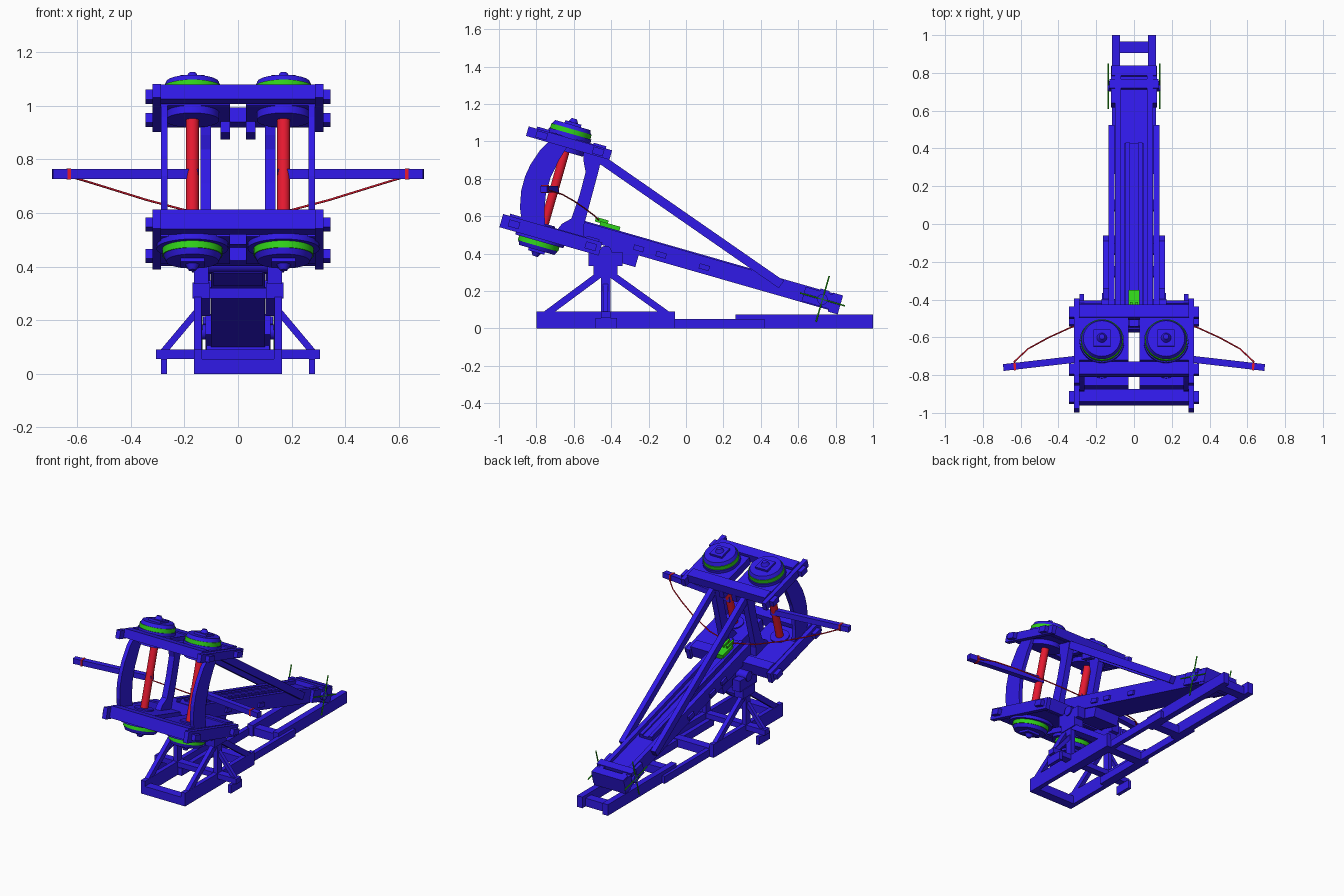
import bpy, bmesh, math
from mathutils import Matrix, Vector

if "Cube" in bpy.data.objects:
    bpy.data.objects.remove(bpy.data.objects["Cube"])


def material(name, rgb):
    m = bpy.data.materials.new(name)
    m.diffuse_color = (*rgb, 1)
    m.use_nodes = True
    m.node_tree.nodes["Principled BSDF"].inputs["Base Color"].default_value = m.diffuse_color
    return m


BLUE = material("blue_wood", (0.03, 0.01, 0.8))
RED = material("red_rope", (0.8, 0.01, 0.03))
GREEN = material("green_metal", (0.03, 0.65, 0.01))

W = Matrix.Identity(4)
# tilted frame of stock and spring box, origin on the trunnion
T = Matrix.Translation((0, -0.43, 0.41)) @ Matrix.Rotation(math.radians(-16), 4, 'X')


def finish(name, bm, M=W, mat=BLUE, mirror=False, smooth=False):
    bm.transform(M)
    bmesh.ops.recalc_face_normals(bm, faces=bm.faces)
    me = bpy.data.meshes.new(name)
    bm.to_mesh(me)
    bm.free()
    me.materials.append(mat)
    ob = bpy.data.objects.new(name, me)
    bpy.context.collection.objects.link(ob)
    if mirror:
        ob.modifiers.new("mirror", 'MIRROR').use_mirror_merge = False
    if smooth:
        bpy.context.view_layer.objects.active = ob
        ob.select_set(True)
        bpy.ops.object.shade_smooth_by_angle()
        ob.select_set(False)
    return ob


def box(name, x, y, z, M=W, mirror=False, mat=BLUE):
    bm = bmesh.new()
    c = [(a + b) / 2 for a, b in (x, y, z)]
    s = [b - a for a, b in (x, y, z)]
    bmesh.ops.create_cube(bm, size=1, matrix=Matrix.Translation(c) @ Matrix.Diagonal((*s, 1)))
    return finish(name, bm, M, mat, mirror)


def axis_matrix(a, b):
    a, b = Vector(a), Vector(b)
    q = (b - a).to_track_quat('Z', 'Y')
    return Matrix.Translation((a + b) / 2) @ q.to_matrix().to_4x4(), (b - a).length


def beam(name, a, b, w, h, M=W, mirror=False, mat=BLUE):
    R, length = axis_matrix(a, b)
    bm = bmesh.new()
    bmesh.ops.create_cube(bm, size=1, matrix=R @ Matrix.Diagonal((w, h, length, 1)))
    return finish(name, bm, M, mat, mirror)


def rod(name, a, b, r, M=W, mirror=False, mat=BLUE, seg=24, r2=None):
    R, length = axis_matrix(a, b)
    bm = bmesh.new()
    bmesh.ops.create_cone(bm, cap_ends=True, segments=seg, radius1=r,
                          radius2=r if r2 is None else r2, depth=length, matrix=R)
    return finish(name, bm, M, mat, mirror, True)


def plate(name, pts, x0, x1, M=W, mirror=False):
    # side profile in (y, z), extruded along x
    bm = bmesh.new()
    f = bm.faces.new([bm.verts.new((x0, p[0], p[1])) for p in pts])
    g = bmesh.ops.extrude_face_region(bm, geom=[f])['geom']
    bmesh.ops.translate(bm, vec=(x1 - x0, 0, 0), verts=[v for v in g if isinstance(v, bmesh.types.BMVert)])
    return finish(name, bm, M, BLUE, mirror)


# ground frame
box("base_front_beam", (0.135, 0.165), (-0.8, -0.06), (0, 0.09), mirror=True)
box("base_middle_beam", (0.105, 0.135), (-0.45, 0.42), (0, 0.05), mirror=True)
box("base_rear_beam", (0.075, 0.116), (0.265, 1.0), (0, 0.075), mirror=True)
for n, y, hw in (("front", -0.8, 0.135), ("inner", -0.12, 0.135), ("middle", 0.28, 0.08), ("rear", 0.905, 0.08)):
    box(f"base_{n}_crossbar", (-hw, hw), (y, y + 0.06), (0, 0.055))
box("base_cross_foot", (-0.305, 0.305), (-0.455, -0.405), (0.055, 0.09))
box("foot_block", (0.265, 0.288), (-0.485, -0.37), (0, 0.055), mirror=True)

# trestle
box("trestle_post", (0.135, 0.165), (-0.455, -0.405), (0.05, 0.36), mirror=True)
beam("trestle_front_strut", (0.15, -0.75, 0.075), (0.15, -0.46, 0.29), 0.028, 0.036, mirror=True)
beam("trestle_rear_strut", (0.15, -0.10, 0.075), (0.15, -0.40, 0.29), 0.028, 0.036, mirror=True)
beam("trestle_side_strut", (0.28, -0.43, 0.08), (0.15, -0.43, 0.235), 0.025, 0.025, mirror=True)
box("trestle_head", (0.105, 0.17), (-0.495, -0.365), (0.28, 0.34), mirror=True)
box("trestle_cradle", (0.11, 0.165), (-0.52, -0.34), (0.335, 0.41), mirror=True)
box("trestle_crossbar", (-0.14, 0.14), (-0.46, -0.40), (0.28, 0.32))
rod("trunnion", (-0.172, -0.43, 0.41), (0.172, -0.43, 0.41), 0.032)

# spring frame: lower and upper storey (rail y range, z range, tenon positions)
for n, y0, y1, z0, z1, ya, yb in (("lower", -0.582, -0.03, -0.03, 0.043, -0.511, -0.084),
                                  ("upper", -0.58, -0.116, 0.478, 0.531, -0.5, -0.186)):
    zm = (z0 + z1) / 2
    box(f"{n}_side_rail", (0.288, 0.318), (y0, y1), (z0, z1), T, True)
    for side, y in (("front", ya), ("rear", yb)):
        box(f"{n}_{side}_crossbeam", (-0.29, 0.29), (y - 0.035, y + 0.035), (z0 + 0.008, z1 + 0.012), T)
        box(f"{n}_{side}_tenon", (-0.345, 0.345), (y - 0.03, y + 0.03), (zm - 0.019, zm + 0.019), T)
    box(f"{n}_spring_deck", (0.03, 0.29), (-0.455, yb), (z0 + 0.006, z1 + 0.004), T, True)

# cheek plates
plate("outer_cheek", [(-0.47, 0.02), (-0.505, 0.1), (-0.524, 0.19), (-0.525, 0.27), (-0.514, 0.34),
                      (-0.485, 0.43), (-0.45, 0.49), (-0.35, 0.49), (-0.375, 0.4), (-0.392, 0.3),
                      (-0.392, 0.21), (-0.375, 0.12), (-0.34, 0.02)], 0.262, 0.288, T, True)
plate("inner_cheek", [(-0.29, 0.02), (-0.265, 0.08), (-0.225, 0.12), (-0.217, 0.25), (-0.22, 0.38),
                      (-0.245, 0.43), (-0.265, 0.49), (-0.16, 0.49), (-0.155, 0.4), (-0.15, 0.1),
                      (-0.13, 0.02)], 0.1, 0.14, T, True)
box("upper_center_lug", (0.03, 0.065), (-0.24, -0.15), (0.44, 0.49), T, True)

# torsion springs and washers
SX, SY = 0.17, -0.356


def disc(name, z0, z1, r, mat=BLUE, r2=None):
    rod(name, (SX, SY, z0), (SX, SY, z1), r, T, True, mat, 40, r2)


disc("rope_spring", -0.02, 0.55, 0.024, RED)
for n, zs, d, rf in (("upper", 0.533, 1, 0.118), ("lower", -0.022, -1, 0.134)):
    def z(t):
        return zs + d * t
    disc(f"{n}_washer_flange", z(-0.004), z(0.022), rf)
    disc(f"{n}_washer_ring", z(0.022), z(0.048), 0.112, GREEN)
    disc(f"{n}_washer_cap", z(0.048), z(0.07), 0.108, r2=0.098)
    box(f"{n}_washer_plate", (SX - 0.045, SX + 0.045), (SY - 0.045, SY + 0.045),
        sorted((z(0.068), z(0.084))), T, True)
    disc(f"{n}_washer_knob", z(0.084), z(0.105), 0.026, r2=0.014)
disc("upper_inner_collar", 0.455, 0.485, 0.1)
disc("lower_inner_collar", 0.03, 0.055, 0.06)

# throwing arms
beam("bow_arm", (0.15, -0.698, 0.745), (0.692, -0.76, 0.745), 0.036, 0.036, mirror=True)
beam("arm_binding", (0.625, -0.753, 0.745), (0.637, -0.754, 0.745), 0.042, 0.042, mirror=True, mat=RED)

# bowstring
pts = [(0.635, -0.73, 0.738), (0.56, -0.66, 0.716), (0.45, -0.6, 0.682), (0.34, -0.55, 0.648),
       (0.17, -0.49, 0.603), (0, -0.465, 0.578)]
pts += [(-x, y, zz) for x, y, zz in reversed(pts[:-1])]
cu = bpy.data.curves.new("bowstring", 'CURVE')
cu.dimensions = '3D'
cu.bevel_depth = 0.004
cu.bevel_resolution = 2
sp = cu.splines.new('POLY')
sp.points.add(len(pts) - 1)
for p, co in zip(sp.points, pts):
    p.co = (*co, 1)
cu.materials.append(RED)
bpy.context.collection.objects.link(bpy.data.objects.new("bowstring", cu))

# stock, slider and trigger
box("stock_side", (0.07, 0.1), (-0.16, 1.275), (0.03, 0.122), T, True)
box("stock_core", (-0.071, 0.071), (-0.16, 1.275), (0.03, 0.1), T)
box("stock_heel", (-0.092, 0.092), (0.0, 0.175), (-0.035, 0.03), T)
box("slider", (-0.05, 0.05), (-0.15, 0.86), (0.1, 0.118), T)
box("slider_guide", (0.022, 0.045), (-0.15, 0.86), (0.118, 0.128), T, True)
box("stock_end_block", (-0.118, 0.118), (1.23, 1.285), (0.02, 0.125), T)
box("stock_end_cheek", (0.1, 0.122), (1.08, 1.285), (0.035, 0.115), T, True)
for i, u in enumerate((0.165, 0.29, 0.53)):
    box(f"stock_peg_{i + 1}", (-0.112, 0.112), (u - 0.028, u + 0.028), (0.052, 0.08), T)
box("trigger_block", (-0.03, 0.03), (-0.07, 0.04), (0.118, 0.15), T, mat=GREEN)
box("trigger_claw", (0.008, 0.02), (-0.1, -0.03), (0.14, 0.165), T, True, GREEN)

# long braces from spring frame to stock
beam("long_brace", (0.119, -0.47, 0.915), (0.119, 0.51, 0.235), 0.034, 0.048, mirror=True)

# winch with hand spikes
rod("winch_drum", (-0.14, 1.185, 0.075), (0.14, 1.185, 0.075), 0.028, T)
box("winch_housing", (-0.13, 0.13), (1.16, 1.21), (0.1, 0.128), T)
rod("winch_spike_long", (0.137, 1.185, -0.05), (0.137, 1.185, 0.205), 0.004, T, True, GREEN, 8)
rod("winch_spike_cross", (0.137, 1.06, 0.075), (0.137, 1.31, 0.075), 0.004, T, True, GREEN, 8)
